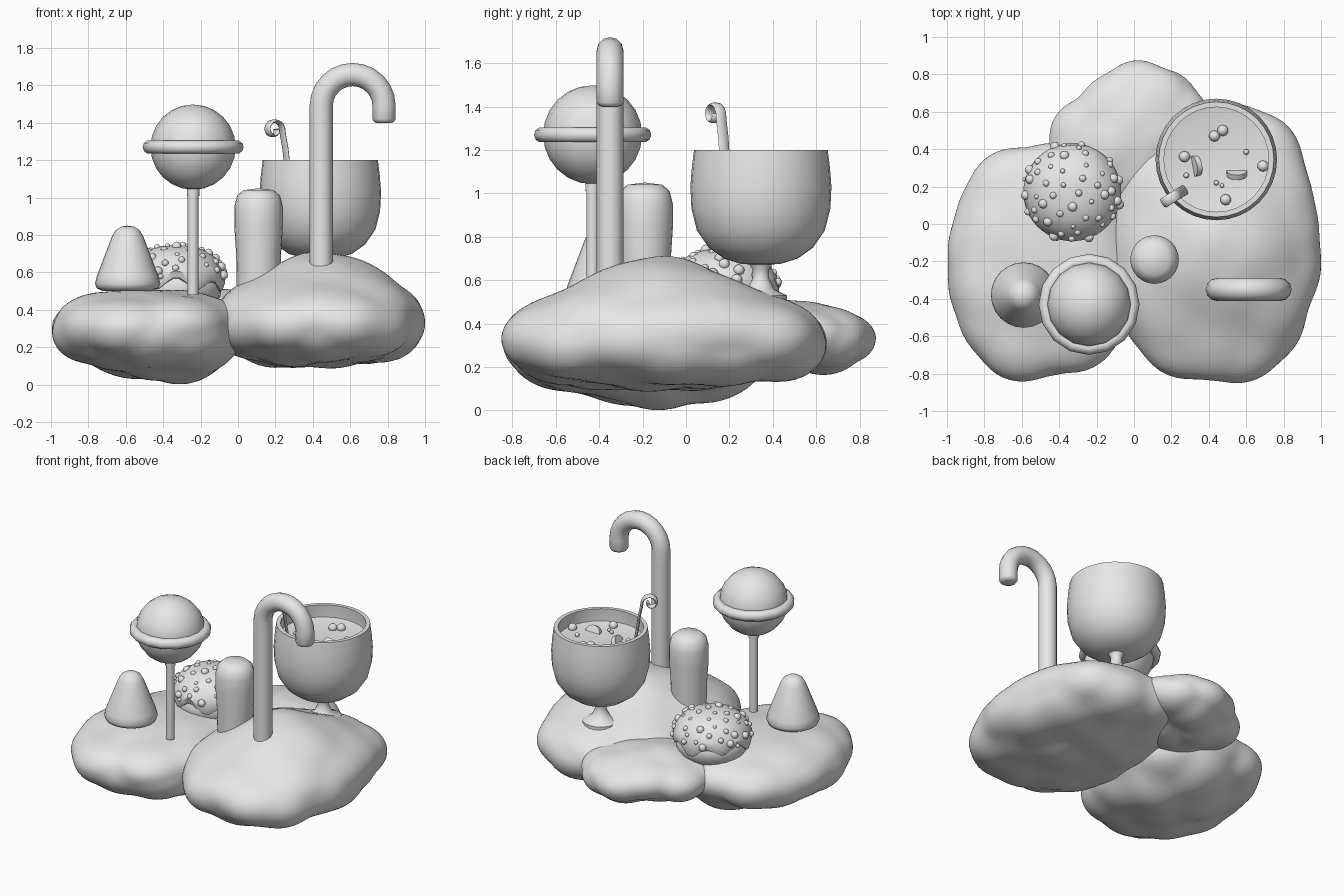
import bpy, bmesh, math, random
from mathutils import Vector

random.seed(4)
if "Cube" in bpy.data.objects:
    bpy.data.objects.remove(bpy.data.objects["Cube"])

grey = bpy.data.materials.new("plain grey")
grey.use_nodes = True
grey.diffuse_color = (0.8, 0.8, 0.8, 1)
grey.node_tree.nodes["Principled BSDF"].inputs["Base Color"].default_value = (0.8, 0.8, 0.8, 1)


def finish(name, bm, loc=(0, 0, 0), angle=45):
    """Turn a bmesh into a smooth-shaded object."""
    bmesh.ops.remove_doubles(bm, verts=bm.verts, dist=0.0004)
    bmesh.ops.recalc_face_normals(bm, faces=bm.faces)
    mesh = bpy.data.meshes.new(name)
    bm.to_mesh(mesh)
    bm.free()
    mesh.materials.append(grey)
    ob = bpy.data.objects.new(name, mesh)
    ob.location = loc
    bpy.context.collection.objects.link(ob)
    bpy.ops.object.select_all(action='DESELECT')
    ob.select_set(True)
    bpy.context.view_layer.objects.active = ob
    bpy.ops.object.shade_smooth_by_angle(angle=math.radians(angle))
    return ob


def lathe(name, profile, loc, seg=24, wave=None):
    """Revolve (radius, height) points about a vertical axis."""
    bm = bmesh.new()
    vs = [bm.verts.new((r, 0, z)) for r, z in profile]
    es = [bm.edges.new(pair) for pair in zip(vs, vs[1:])]
    bmesh.ops.spin(bm, geom=vs + es, cent=(0, 0, 0), axis=(0, 0, 1),
                   angle=math.tau, steps=seg)
    if wave:
        for v in bm.verts:
            v.co.z += wave(v.co)
    return finish(name, bm, loc)


def sweep(name, loc, heading, path, thick, width, sides=12):
    """Sweep an oval along a path lying in the vertical plane of heading."""
    bm = bmesh.new()
    d = Vector((math.cos(heading), math.sin(heading), 0))
    up, side = Vector((0, 0, 1)), Vector((-d.y, d.x, 0))
    pts = [d * s + up * z for s, z in path]
    rings = []
    for i, p in enumerate(pts):
        t = (pts[min(i + 1, len(pts) - 1)] - pts[max(i - 1, 0)]).normalized()
        n = side.cross(t)
        ring = []
        for k in range(sides):
            a = math.tau * k / sides
            ring.append(bm.verts.new(p + n * thick[i] * math.cos(a)
                                     + side * width[i] * math.sin(a)))
        rings.append(ring)
    for a, b in zip(rings, rings[1:]):
        for k in range(sides):
            j = (k + 1) % sides
            bm.faces.new((a[k], a[j], b[j], b[k]))
    bm.faces.new(rings[0])
    bm.faces.new(rings[-1])
    return finish(name, bm, loc)


def cloud(name, loc, half, up, down, swell, turn=0, spacing=0.24, puff=0.08):
    """Flattened boulder with one broad swell (x, y, height, width) and round puffs."""
    bm = bmesh.new()
    bmesh.ops.create_icosphere(bm, subdivisions=5, radius=1)
    sx, sy, height, width = swell
    for v in bm.verts:
        d = v.co.normalized()
        rho = (abs(d.x) ** 2.3 + abs(d.y) ** 2.3) ** (1 / 2.3)
        k = (rho ** 2.5 + abs(d.z) ** 2.5) ** (-1 / 2.5)
        x, y = d.x * k * half[0], d.y * k * half[1]
        z = d.z * k * (up if d.z > 0 else down)
        if d.z * height > 0:
            z += height * min(1, 4 * abs(d.z)) * math.exp(-((x - sx) ** 2 + (y - sy) ** 2) / width ** 2)
        v.co = (x, y, z)
    bm.normal_update()
    # Scatter the puffs evenly over the surface
    lumps = []
    for v in random.sample(list(bm.verts), len(bm.verts)):
        if all((v.co - c).length > spacing for c, h in lumps):
            lumps.append((v.co.copy(), random.uniform(0.6, 1)))
    moves = []
    for v in bm.verts:
        dome = max(h * (1 - ((v.co - c).length / spacing) ** 2) for c, h in lumps)
        moves.append(v.normal * puff * max(dome, 0) * (1 - 0.6 * max(v.normal.z, 0)))
    for v, move in zip(bm.verts, moves):
        v.co += move
    for _ in range(4):
        bmesh.ops.smooth_vert(bm, verts=bm.verts, factor=0.5,
                              use_axis_x=True, use_axis_y=True, use_axis_z=True)
    finish(name, bm, loc, 80).rotation_euler.z = turn


def balls(name, items):
    """One object made of many small spheres."""
    bm = bmesh.new()
    for p, r in items:
        made = bmesh.ops.create_icosphere(bm, subdivisions=2, radius=r)
        bmesh.ops.translate(bm, verts=made["verts"], vec=p)
    return finish(name, bm, angle=80)


# Clouds
cloud("right_cloud", (0.43, -0.1, 0.335), (0.52, 0.71), 0.2, 0.19, (0.03, -0.04, 0.16, 0.36))
cloud("left_cloud", (-0.48, -0.2, 0.31), (0.47, 0.59), 0.18, 0.17, (0.08, 0.08, -0.1, 0.34))
cloud("back_cloud", (-0.03, 0.46, 0.34), (0.4, 0.31), 0.13, 0.12, (0, 0, 0.02, 0.2),
      math.radians(40), 0.19, 0.07)

# Rounded cone sweet
lathe("cone_sweet", [(0, 0.5), (0.13, 0.5), (0.165, 0.515), (0.175, 0.54), (0.165, 0.58),
                     (0.085, 0.79), (0.065, 0.825), (0.035, 0.845), (0, 0.85)],
      (-0.59, -0.38, 0))

# Round-topped post
lathe("marshmallow_post", [(0, 0.45), (0.115, 0.45), (0.12, 0.7), (0.13, 0.85), (0.13, 0.95),
                           (0.115, 1.01), (0.08, 1.04), (0, 1.05)], (0.11, -0.19, 0))

# Lollipop
pop = (-0.24, -0.43)
lathe("lollipop_stick", [(0, 0.48), (0.029, 0.48), (0.029, 1.01), (0.034, 1.01),
                         (0.034, 1.06), (0, 1.06)], (*pop, 0), 12)
lathe("lollipop_ball", [(0.228 * math.sin(math.pi * i / 12), -0.228 * math.cos(math.pi * i / 12))
                        for i in range(13)], (*pop, 1.27), 16)
lathe("lollipop_ring", [(0.234 + 0.036 * math.cos(math.tau * i / 10),
                         0.036 * math.sin(math.tau * i / 10)) for i in range(11)],
      (*pop, 1.27), 16)

# Candy cane: straight shaft, half-circle hook, rounded tip
path = [(0, 0.55), (0, 0.9), (0, 1.2), (0, 1.4)]
path += [(0.168 - 0.168 * math.cos(math.pi * i / 12),
          1.49 + 0.168 * math.sin(math.pi * i / 12)) for i in range(13)]
path += [(0.336, 1.42), (0.336, 1.405), (0.336, 1.398)]
radii = [0.062] * (len(path) - 2) + [0.053, 0.035]
sweep("candy_cane", (0.445, -0.35, 0), 0, path, radii, radii)

# Frosted bun: base, wavy icing and sprinkles
bun = Vector((-0.33, 0.17, 0))
lathe("bun_base", [(0, 0.42), (0.19, 0.42), (0.235, 0.47), (0.245, 0.54), (0.2, 0.6), (0, 0.6)], bun)


def drip(co):
    a = math.atan2(co.y, co.x)
    return 0.028 * math.sin(7 * a) + 0.012 * math.sin(3 * a) if co.z < 0.59 else 0


lathe("bun_icing", [(0, 0.745), (0.08, 0.74), (0.15, 0.72), (0.21, 0.68), (0.25, 0.62),
                    (0.262, 0.57), (0.25, 0.535), (0.22, 0.53), (0, 0.56)], bun, 42, drip)
sprinkles = []
for i in range(52):
    a = i * 2.39996 + random.uniform(-0.2, 0.2)
    tilt = math.acos(1 - (i + 0.5) / 55)
    spot = Vector((0.262 * math.sin(tilt) * math.cos(a), 0.262 * math.sin(tilt) * math.sin(a),
                   0.56 + 0.187 * math.cos(tilt)))
    sprinkles.append((bun + spot, random.choice((0.014, 0.019, 0.026))))
balls("bun_sprinkles", sprinkles)

# Punch goblet with stem, foot and drink
cup = Vector((0.44, 0.345, 0))
lathe("goblet_bowl", [(0, 0.67), (0.09, 0.675), (0.17, 0.7), (0.24, 0.75), (0.295, 0.83),
                      (0.32, 0.93), (0.325, 1.03), (0.318, 1.12), (0.308, 1.2), (0.28, 1.2),
                      (0.285, 1.12), (0.28, 1.0), (0, 0.95)], cup, 32)
lathe("goblet_stem", [(0, 0.5), (0.12, 0.5), (0.12, 0.53), (0.06, 0.56), (0.038, 0.61),
                      (0.038, 0.65), (0.06, 0.685), (0, 0.69)], cup, 16)
lathe("drink", [(0, 1.02), (0.27, 1.02), (0.284, 1.11), (0.268, 1.105), (0, 1.105)], cup, 32)
spots = [(0.43, 0.47, 0.03), (0.475, 0.5, 0.03), (0.27, 0.36, 0.03), (0.49, 0.13, 0.03),
         (0.69, 0.31, 0.03), (0.6, 0.385, 0.015), (0.44, 0.22, 0.014),
         (0.47, 0.205, 0.012), (0.28, 0.26, 0.015)]
balls("drink_bubbles", [(Vector((x, y, 1.115)), r) for x, y, r in spots])

# Half slices of fruit standing in the drink
for name, x, y, turn in (("fruit_slice_a", 0.33, 0.31, 1.75), ("fruit_slice_b", 0.55, 0.27, 0.0)):
    bm = bmesh.new()
    arc = [math.pi * i / 10 for i in range(11)]
    face = bm.faces.new([bm.verts.new((0.055 * math.cos(a), -0.012, 0.05 * math.sin(a))) for a in arc])
    out = bmesh.ops.extrude_face_region(bm, geom=[face])
    new = [v for v in out["geom"] if isinstance(v, bmesh.types.BMVert)]
    bmesh.ops.translate(bm, verts=new, vec=(0, 0.03, 0))
    finish(name, bm, (x, y, 1.1)).rotation_euler = (0.5, 0, turn)

# Ladle handle: flat ribbon ending in a curl
ribbon = [(0, 1.08), (0.015, 1.18), (0.025, 1.26), (0.04, 1.33)]
for i in range(15):
    a = 0.2 + i * 0.45
    r = 0.055 - 0.0026 * i
    ribbon.append((0.1 - r * math.cos(a), 1.362 + r * math.sin(a)))
sweep("ladle_handle", (0.275, 0.185, 0), math.radians(212), ribbon,
      [0.01] * len(ribbon), [0.028] * len(ribbon), 8)
